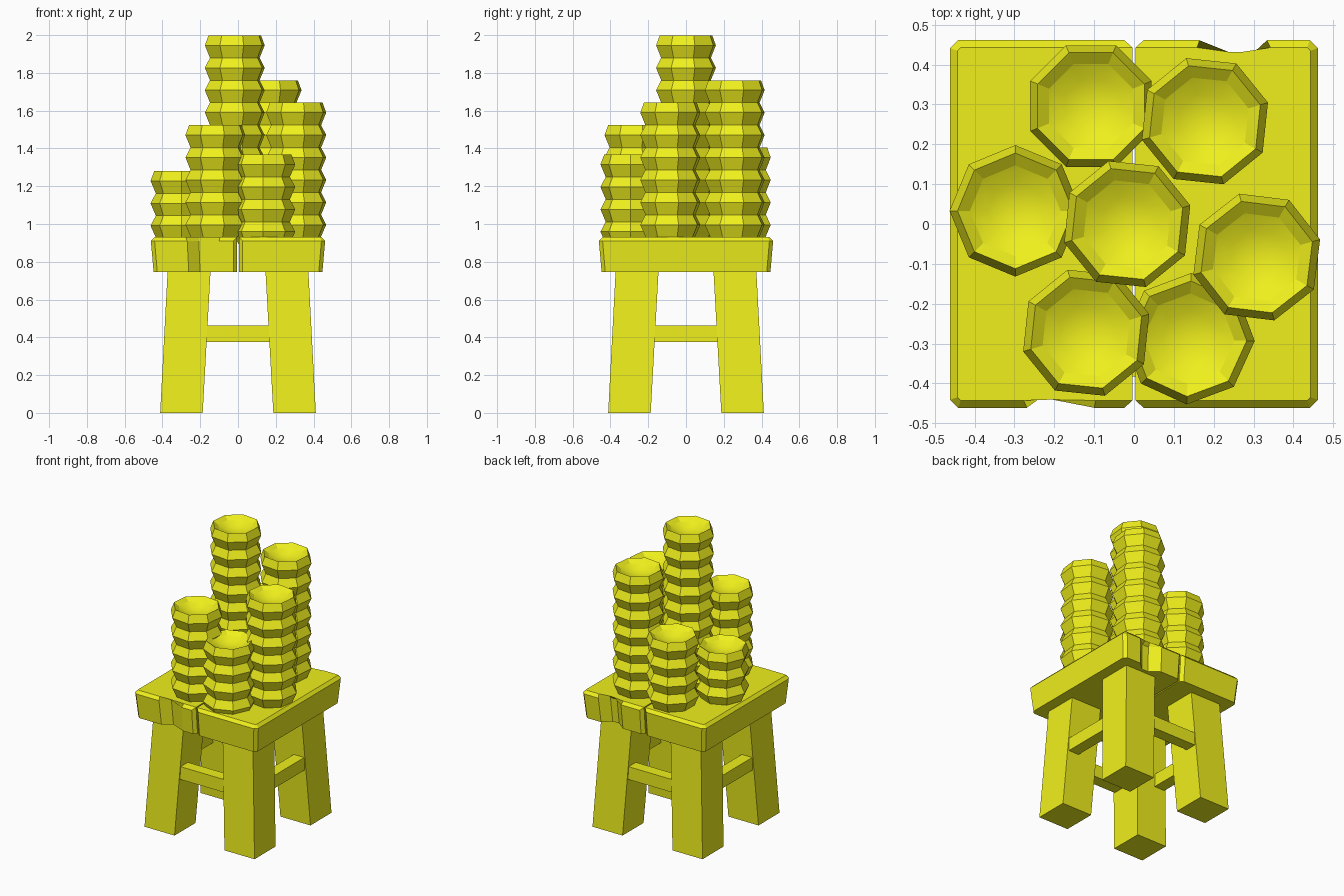
import bpy, bmesh
from math import sin, cos, pi, radians

if "Cube" in bpy.data.objects:
    bpy.data.objects.remove(bpy.data.objects["Cube"])

mat = bpy.data.materials.new("yellow")
mat.diffuse_color = (0.87, 0.87, 0.012, 1)
mat.use_nodes = True
mat.node_tree.nodes["Principled BSDF"].inputs["Base Color"].default_value = mat.diffuse_color


def finish(name, bm):
    bmesh.ops.recalc_face_normals(bm, faces=bm.faces)
    me = bpy.data.meshes.new(name)
    bm.to_mesh(me)
    bm.free()
    me.materials.append(mat)
    ob = bpy.data.objects.new(name, me)
    bpy.context.collection.objects.link(ob)
    return ob


def loft(bm, rings):
    # bridge equal-length rings of points and cap both ends
    rows = [[bm.verts.new(p) for p in r] for r in rings]
    n = len(rows[0])
    for a, b in zip(rows, rows[1:]):
        for i in range(n):
            j = (i + 1) % n
            bm.faces.new((a[i], a[j], b[j], b[i]))
    return bm.faces.new(rows[0][::-1]), bm.faces.new(rows[-1])


def box_between(name, low, high, z0, z1):
    # four-sided block from two xy rectangles (x0, x1, y0, y1)
    def rect(r, z):
        return [(r[0], r[2], z), (r[1], r[2], z), (r[1], r[3], z), (r[0], r[3], z)]
    bm = bmesh.new()
    loft(bm, [rect(low, z0), rect(high, z1)])
    return finish(name, bm)


# seat planks: chipped outlines, slightly tapered below, chamfered top rim
S, C, G = 0.463, 0.02, 0.004
left = [(-S + C, -S), (-0.27, -S), (-0.208, -0.418), (-0.10, -S), (-G - C, -S), (-G, -S + C),
        (-G, S - C), (-G - C, S), (-S + C, S), (-S, S - C), (-S, -S + C)]
right = [(G + C, -S), (S - C, -S), (S, -S + C), (S, S - C), (S - C, S), (0.335, S),
         (0.28, 0.412), (0.23, 0.412), (0.165, S), (G + C, S), (G, S - C), (G, -S + C)]
for name, outline in (("seat_plank_left", left), ("seat_plank_right", right)):
    bm = bmesh.new()
    low = [(x * 0.965 if abs(x) > 0.1 else x, y * 0.965, 0.745) for x, y in outline]
    _, top = loft(bm, [low, [(x, y, 0.93) for x, y in outline]])
    rim = [e for e in top.edges if any(abs(v.co.x) > 0.03 for v in e.verts)]
    bmesh.ops.bevel(bm, geom=rim, offset=0.02, segments=1, affect='EDGES')
    finish(name, bm)


# splayed legs
def span(s, a, b):
    return (a, b) if s > 0 else (-b, -a)


for sx, xn in ((-1, "left"), (1, "right")):
    for sy, yn in ((-1, "front"), (1, "back")):
        box_between(f"{yn}_{xn}_leg",
                    span(sx, 0.187, 0.412) + span(sy, 0.187, 0.412),
                    span(sx, 0.145, 0.372) + span(sy, 0.145, 0.372), 0, 0.76)

# stretchers between the legs
for s, xn, yn in ((-1, "left", "front"), (1, "right", "back")):
    for name, r in ((yn, (-0.2, 0.2) + span(s, 0.305, 0.383)),
                    (xn, span(s, 0.305, 0.383) + (-0.2, 0.2))):
        box_between(f"{name}_stretcher", r, r, 0.375, 0.462)


# stacks of octagonal cups: x, y, base z, count, turn in degrees
PITCH = 0.1187
stacks = [(-0.108, 0.296, 0.93, 4, 22.5), (0.178, 0.258, 0.93, 7, 16.5),
          (-0.298, 0.033, 0.925, 3, 0), (-0.017, 0.0, 0.93, 9, 16.5),
          (0.308, -0.083, 0.93, 6, 15.5), (-0.12, -0.273, 0.93, 5, 16.5),
          (0.138, -0.288, 0.893, 4, -2)]
for k, (cx, cy, z, count, turn) in enumerate(stacks):
    profile = [(0.135, z)]
    for i in range(count):
        b = z + i * PITCH
        profile += [(0.165, b + 0.066), (0.137, b + PITCH)]
    t = z + count * PITCH
    # open rim and hollow of the top cup
    profile[-1] = (0.145, t)
    profile += [(0.114, t - 0.022), (0.07, t - 0.045), (0.025, t - 0.055)]
    rings = [[(cx + r * cos(radians(turn) + j * pi / 4), cy + r * sin(radians(turn) + j * pi / 4), h)
              for j in range(8)] for r, h in profile]
    bm = bmesh.new()
    loft(bm, rings)
    # soft shading inside the hollow only
    for f in bm.faces:
        c = f.calc_center_median()
        f.smooth = c.z > t - 0.06 and (c.x - cx) ** 2 + (c.y - cy) ** 2 < 0.0095
    finish(f"cup_stack_{k + 1}", bm)
